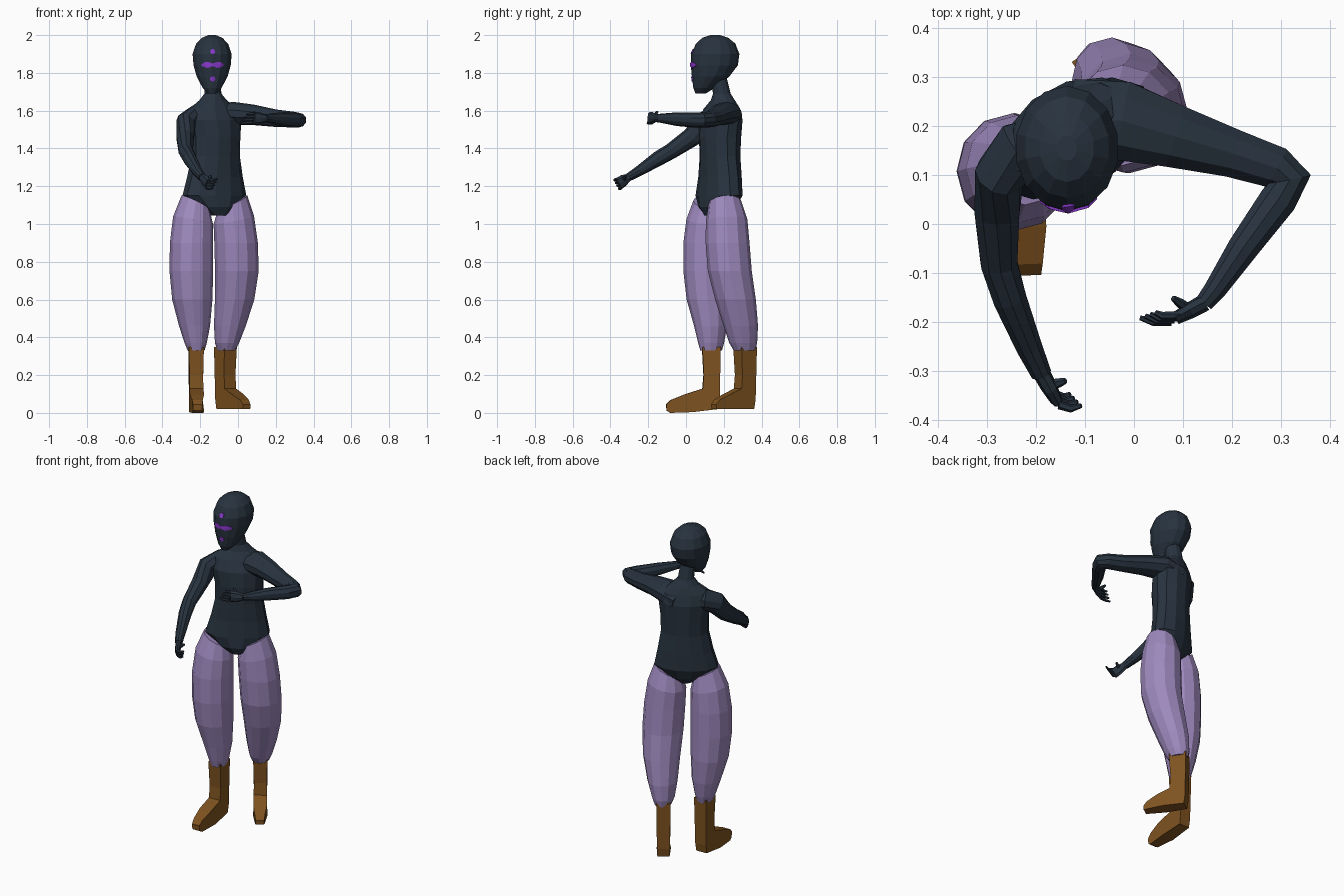
import bpy, bmesh, math
from mathutils import Vector as V
from mathutils.bvhtree import BVHTree


def material(name, col):
    m = bpy.data.materials.new(name)
    m.diffuse_color = (*col, 1)
    return m


NAVY = material("dark navy", (0.021, 0.033, 0.050))
LILAC = material("lilac", (0.34, 0.25, 0.51))
BROWN = material("boot brown", (0.21, 0.085, 0.014))
VIOLET = material("bright violet", (0.25, 0.04, 0.60))


def finish(name, bm, mat):
    bmesh.ops.recalc_face_normals(bm, faces=bm.faces)
    me = bpy.data.meshes.new(name)
    bm.to_mesh(me)
    ob = bpy.data.objects.new(name, me)
    me.materials.append(mat)
    bpy.context.collection.objects.link(ob)
    return ob


def skin(name, rings, mat):
    """Closed surface through a list of equal point rings."""
    bm = bmesh.new()
    vs = [[bm.verts.new(p) for p in r] for r in rings]
    n = len(vs[0])
    for a, b in zip(vs, vs[1:]):
        for i in range(n):
            j = (i + 1) % n
            bm.faces.new((a[i], a[j], b[j], b[i]))
    bm.faces.new(vs[0])
    bm.faces.new(vs[-1])
    tree = BVHTree.FromBMesh(bm)
    finish(name, bm, mat)
    bm.free()
    return tree


def level_ring(x, y, z, a, b, yaw=0, tilt=0, n=12):
    c, s = math.cos(math.radians(yaw)), math.sin(math.radians(yaw))
    out = []
    for i in range(n):
        t = 2 * math.pi * (i + .5) / n
        u, w = a * math.cos(t) * 1.02, b * math.sin(t) * 1.02
        out.append(V((x + u * c - w * s, y + u * s + w * c, z + tilt * u)))
    return out


def tube(name, path, mat, n=8, ref=(0, 0, 1)):
    """Path entries: (x, y, z, radius along ref, radius across)."""
    pts = [V(p[:3]) for p in path]
    rings = []
    for k, p in enumerate(path):
        ds = [(pts[j + 1] - pts[j]).normalized() for j in (k - 1, k) if 0 <= j < len(pts) - 1]
        d = sum(ds, V((0, 0, 0))).normalized()
        u = V(ref) - d * V(ref).dot(d)
        u.normalize()
        w = d.cross(u)
        rings.append([pts[k] + u * p[3] * math.cos(2 * math.pi * i / n)
                      + w * p[4] * math.sin(2 * math.pi * i / n) for i in range(n)])
    skin(name, rings, mat)


# Torso and neck, turned so that its right side leads
torso = [(-.11, .155, 1.045, .045, .06), (-.115, .165, 1.09, .12, .09),
         (-.125, .175, 1.15, .18, .10), (-.122, .18, 1.25, .155, .098),
         (-.118, .18, 1.36, .133, .098), (-.118, .18, 1.46, .135, .104),
         (-.125, .183, 1.55, .15, .103), (-.13, .19, 1.61, .135, .08),
         (-.132, .195, 1.655, .075, .06), (-.133, .19, 1.69, .045, .047),
         (-.135, .17, 1.78, .042, .045)]
skin("torso", [level_ring(*r, yaw=28) for r in torso], NAVY)

# Head
head = [(.078, 1.692, .022, .028), (.095, 1.72, .05, .055), (.130, 1.78, .082, .097),
        (.150, 1.84, .099, .122), (.155, 1.90, .104, .125), (.157, 1.955, .085, .102),
        (.155, 1.985, .055, .068), (.155, 2.0, .02, .025)]
face = skin("head", [level_ring(-.137, *r, n=14) for r in head], NAVY)


# Face marks: thin plates laid on the front of the head
def mark(name, columns):
    bm = bmesh.new()
    rows = []
    for x, lo, hi in columns:
        row = []
        for k in range(4):
            z = lo + (hi - lo) * k / 3
            hit = face.ray_cast(V((x, -1, z)), V((0, 1, 0)))[0]
            row.append(bm.verts.new((x, hit.y - .005, z)))
        rows.append(row)
    for a, b in zip(rows, rows[1:]):
        for k in range(3):
            bm.faces.new((a[k], b[k], b[k + 1], a[k + 1]))
    ext = bmesh.ops.extrude_face_region(bm, geom=bm.faces[:])["geom"]
    bmesh.ops.translate(bm, vec=(0, .007, 0),
                        verts=[g for g in ext if isinstance(g, bmesh.types.BMVert)])
    finish(name, bm, VIOLET)
    bm.free()


def dot(name, z, r):
    cols = []
    for i in range(7):
        t = math.pi * (i + .3) / 6.6
        h = r * math.sin(t)
        cols.append((-.134 - r * math.cos(t), z - h, z + h))
    mark(name, cols)


dot("forehead_mark", 1.913, .013)
dot("chin_mark", 1.768, .014)
mark("eye_band", [(-.192, 1.836, 1.846), (-.175, 1.83, 1.858), (-.158, 1.826, 1.858),
                  (-.134, 1.836, 1.85), (-.110, 1.826, 1.858), (-.093, 1.83, 1.858),
                  (-.076, 1.836, 1.846)])

# Baggy trouser legs; the top slopes down toward the crotch
right_leg = [(-.225, .12, 1.115, .072, .08), (-.238, .112, 1.02, .103, .108),
             (-.246, .106, .9, .112, .118), (-.247, .106, .75, .113, .118),
             (-.242, .115, .6, .104, .11), (-.230, .130, .46, .08, .086),
             (-.224, .133, .37, .057, .068), (-.222, .133, .33, .043, .057)]
left_leg = [(-.028, .205, 1.115, .075, .085), (-.022, .215, 1.02, .105, .108),
            (-.010, .220, .9, .113, .114), (-.006, .232, .75, .113, .114),
            (-.018, .262, .6, .102, .106), (-.043, .290, .46, .082, .09),
            (-.058, .303, .37, .062, .073), (-.062, .31, .33, .046, .057)]
for name, rings, tilt in (("right_trouser_leg", right_leg, -.5), ("left_trouser_leg", left_leg, .5)):
    skin(name, [level_ring(*r, yaw=15, tilt=tilt if i == 0 else tilt * .4 if i == 1 else 0, n=12)
                for i, r in enumerate(rings)], LILAC)


# Boots: a side profile (forward, height, half width) given thickness
PROFILE = [(-.050, .35, .040), (.048, .35, .040), (.040, .20, .036), (.046, .128, .037),
           (.14, .098, .038), (.215, .068, .028), (.238, .045, .024), (.236, .012, .024),
           (.215, 0, .028), (.10, .004, .04), (-.036, .02, .034), (-.044, .07, .036)]


def boot(name, x, y, angle, toe, lift):
    c, s = math.cos(angle), math.sin(angle)
    sides = []
    for sign in (-1, 1):
        side = []
        for f, z, w in PROFILE:
            f = f * toe if f > .06 else f
            z = max(z, lift)
            side.append(V((x + f * c - sign * w * s, y + f * s + sign * w * c, z)))
        sides.append(side)
    skin(name, sides, BROWN)


boot("right_boot", -.222, .133, math.radians(-88), 1, 0)
boot("left_boot", -.066, .312, math.radians(-56), .84, .02)

# Arms
tube("right_arm", [(-.16, .17, 1.545, .06, .06), (-.235, .15, 1.565, .062, .062),
                   (-.275, .10, 1.535, .062, .052), (-.28, .03, 1.46, .052, .048),
                   (-.276, -.08, 1.385, .042, .039), (-.255, -.15, 1.345, .04, .036),
                   (-.215, -.25, 1.28, .028, .028), (-.19, -.305, 1.247, .022, .022)], NAVY, 10)
tube("left_arm", [(-.12, .215, 1.56, .07, .085), (-.02, .21, 1.585, .062, .085),
                  (.08, .18, 1.578, .054, .068), (.2, .145, 1.56, .046, .052),
                  (.29, .115, 1.553, .042, .046), (.318, .092, 1.55, .04, .046),
                  (.295, .05, 1.55, .04, .04), (.222, -.05, 1.555, .036, .033),
                  (.165, -.135, 1.56, .024, .024), (.143, -.162, 1.56, .02, .02)], NAVY, 10)


# Hands: flattened palm, four curled fingers and a thumb
def hand(side, wrist, knuckle, spread, curl, thumb):
    w, k, s, c = V(wrist), V(knuckle), V(spread), V(curl)
    mid = w.lerp(k, .5)
    tube(side + "_palm", [(*w, .02, .018), (*mid, .032, .017), (*k, .034, .013)], NAVY, 8, s)
    for i in range(4):
        a = k + s * (-.026 + .0175 * i)
        out = (k - w).normalized() * .014
        b = a + out * .8 + c * .45
        tip = a + out * .3 + c * (1 - .07 * i)
        tube(f"{side}_finger_{i + 1}", [(*a, .009, .009), (*b, .008, .008), (*tip, .005, .005)],
             NAVY, 6, s)
    t = mid + V(thumb)
    tube(side + "_thumb", [(*mid, .011, .011), (*mid.lerp(t, .6), .01, .01), (*t, .006, .006)],
         NAVY, 6, (.2, .3, 1))


hand("left", (.145, -.16, 1.56), (.085, -.193, 1.56), V((.35, .25, .9)).normalized(),
     (-.06, .01, -.004), (-.035, .025, .035))
hand("right", (-.19, -.303, 1.248), (-.16, -.358, 1.212), V((-.25, .45, -.85)).normalized(),
     (.044, .002, .008), (.035, .01, .025))
